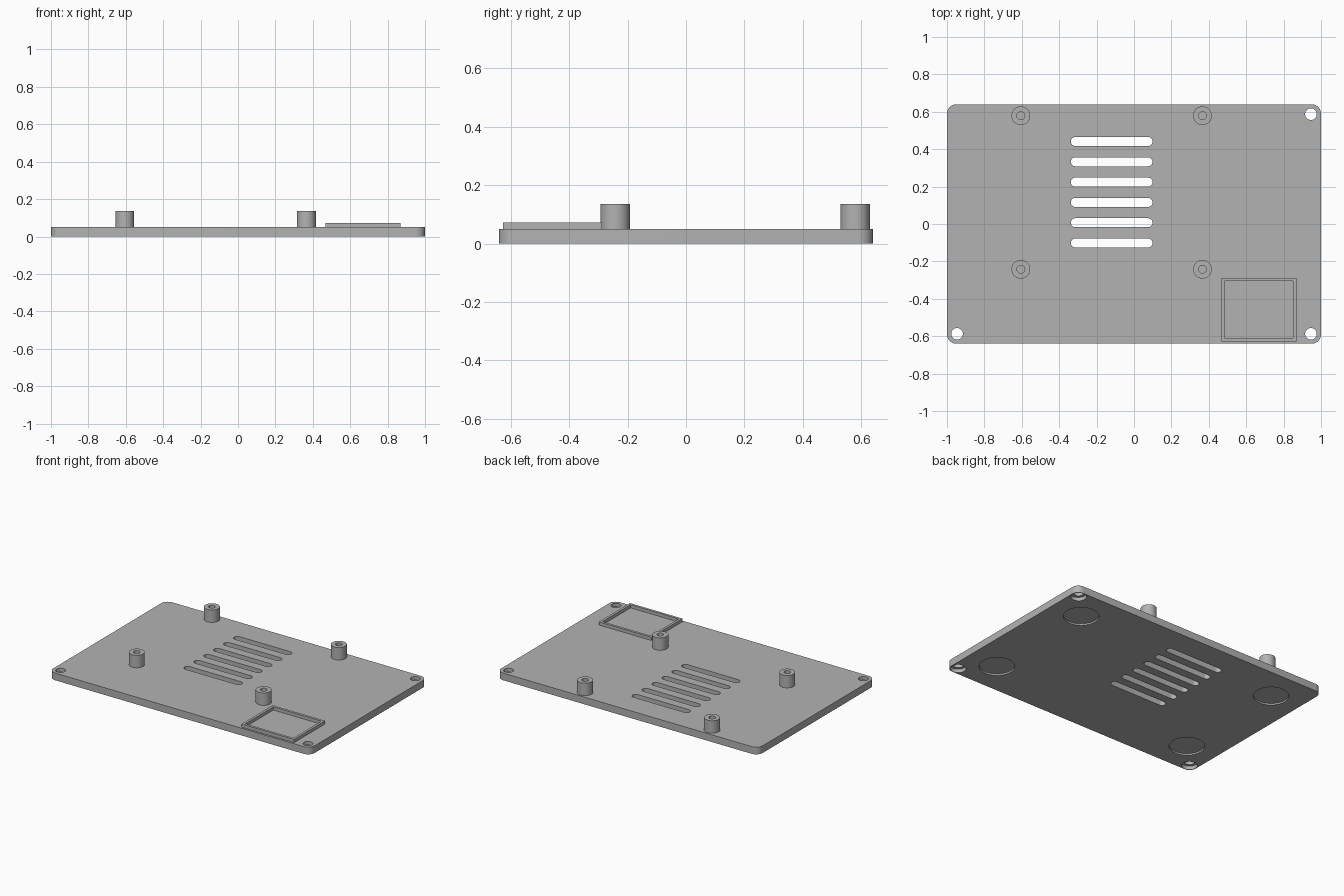
import bpy, bmesh, math

if "Cube" in bpy.data.objects:
    bpy.data.objects.remove(bpy.data.objects["Cube"])

grey = bpy.data.materials.new("light grey plastic")
grey.diffuse_color = (0.45, 0.45, 0.45, 1)
grey.use_nodes = True
grey.node_tree.nodes["Principled BSDF"].inputs["Base Color"].default_value = grey.diffuse_color
T = 0.05  # plate thickness


def finish(name, bm, smooth=True):
    bmesh.ops.recalc_face_normals(bm, faces=bm.faces)
    me = bpy.data.meshes.new(name)
    bm.to_mesh(me)
    bm.free()
    me.materials.append(grey)
    ob = bpy.data.objects.new(name, me)
    bpy.context.collection.objects.link(ob)
    if smooth:
        shade(ob)
    return ob


def shade(ob):
    bpy.ops.object.select_all(action='DESELECT')
    ob.select_set(True)
    bpy.context.view_layer.objects.active = ob
    bpy.ops.object.shade_smooth_by_angle(angle=math.radians(30))


def rounded(x0, x1, y0, y1, r, n):
    """Outline of a rectangle with rounded corners."""
    corners = [(x1 - r, y1 - r), (x0 + r, y1 - r), (x0 + r, y0 + r), (x1 - r, y0 + r)]
    return [(cx + r * math.cos(a), cy + r * math.sin(a))
            for k, (cx, cy) in enumerate(corners)
            for a in [(k + i / n) * math.pi / 2 for i in range(n + 1)]]


def prism(bm, pts, z0, z1):
    lo = [bm.verts.new((x, y, z0)) for x, y in pts]
    hi = [bm.verts.new((x, y, z1)) for x, y in pts]
    bm.faces.new(lo[::-1])
    bm.faces.new(hi)
    for i in range(len(pts)):
        j = (i + 1) % len(pts)
        bm.faces.new((lo[i], lo[j], hi[j], hi[i]))


def lathe(bm, cx, cy, profile, n=48):
    """Solid of revolution from (radius, z) points, capped at both ends."""
    rings = [[bm.verts.new((cx + r * math.cos(2 * math.pi * i / n),
                            cy + r * math.sin(2 * math.pi * i / n), z)) for i in range(n)]
             for r, z in profile]
    for a, b in zip(rings, rings[1:]):
        for i in range(n):
            j = (i + 1) % n
            bm.faces.new((a[i], a[j], b[j], b[i]))
    bm.faces.new(rings[0][::-1])
    bm.faces.new(rings[-1])


# base plate with rounded corners
bm = bmesh.new()
prism(bm, rounded(-1, 1, -0.64, 0.64, 0.05, 10), 0, T)
plate = finish("base_plate", bm, False)

# openings: vent slots, counterbored screw holes, shallow foot recesses
bm = bmesh.new()
for k in range(6):
    y, h = 0.441 - 0.1085 * k, 0.024
    x0, x1 = -0.338, 0.099
    pts = [(x1 - h + h * math.cos(a), y + h * math.sin(a))
           for a in [math.pi * (i / 12 - 0.5) for i in range(13)]]
    pts += [(x0 + h - h * math.cos(a), y - h * math.sin(a))
            for a in [math.pi * (i / 12 - 0.5) for i in range(13)]]
    prism(bm, pts, -0.05, 0.1)
for sx, sy in ((1, 1), (1, -1), (-1, -1)):
    lathe(bm, 0.946 * sx, 0.587 * sy,
          [(0.05, -0.05), (0.05, 0.025), (0.031, 0.025), (0.031, 0.1)])
for sx in (-1, 1):
    for sy in (-1, 1):
        lathe(bm, 0.777 * sx, 0.41 * sy, [(0.112, -0.05), (0.112, 0.011)])
cutter = finish("opening_cutter", bm, False)
cutter.hide_render = True

mod = plate.modifiers.new("openings", 'BOOLEAN')
mod.operation, mod.solver, mod.object = 'DIFFERENCE', 'EXACT', cutter
bpy.context.view_layer.objects.active = plate
bpy.ops.object.modifier_apply(modifier=mod.name)
bpy.data.objects.remove(cutter)
shade(plate)

# board standoffs with blind screw holes
for i, x in enumerate((-0.605, 0.366)):
    for j, y in enumerate((-0.242, 0.579)):
        bm = bmesh.new()
        lathe(bm, x, y, [(0.05, T), (0.05, 0.136), (0.021, 0.136), (0.021, T + 0.001)])
        finish(f"standoff_{i}{j}", bm)

# raised rectangular frame
x0, x1, y0, y1, w, top = 0.467, 0.868, -0.627, -0.288, 0.017, 0.072
bm = bmesh.new()
loops = []
for d, z in ((0, T), (0, top), (w, top), (w, T)):
    loops.append([bm.verts.new((x, y, z)) for x, y in (
        (x0 + d, y0 + d), (x1 - d, y0 + d), (x1 - d, y1 - d), (x0 + d, y1 - d))])
for a, b in zip(loops, loops[1:] + loops[:1]):
    for i in range(4):
        j = (i + 1) % 4
        bm.faces.new((a[i], a[j], b[j], b[i]))
finish("raised_frame", bm, False)
